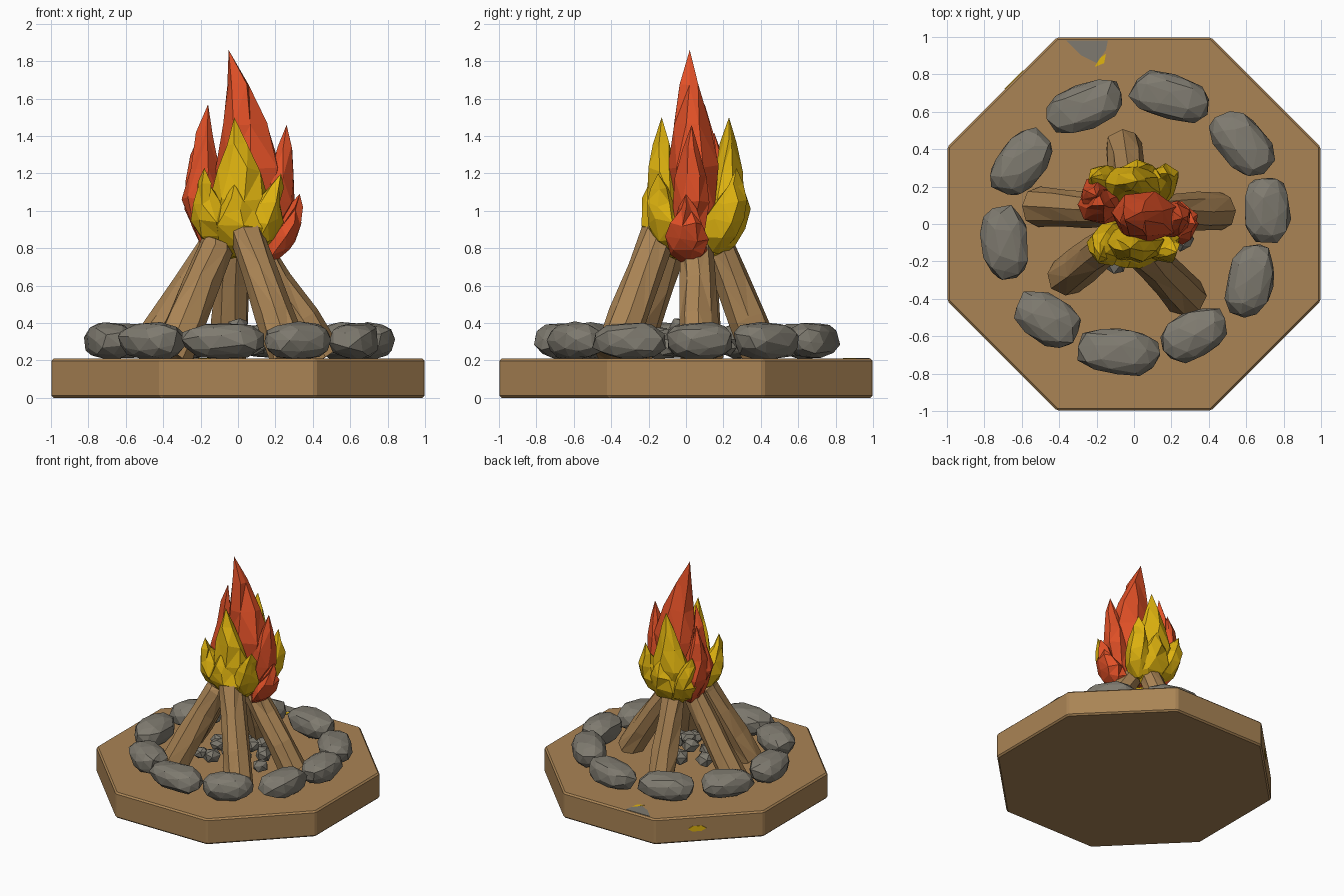
import bpy, bmesh, math, random
from mathutils import Vector, Matrix

random.seed(4)
cube = bpy.data.objects.get("Cube")
if cube:
    bpy.data.objects.remove(cube, do_unlink=True)


def material(name, r, g, b):
    m = bpy.data.materials.new(name)
    m.use_nodes = True
    m.diffuse_color = (r, g, b, 1)
    bsdf = m.node_tree.nodes["Principled BSDF"]
    bsdf.inputs["Base Color"].default_value = (r, g, b, 1)
    bsdf.inputs["Roughness"].default_value = 0.9
    return m


WOOD = material("brown wood", 0.40, 0.23, 0.09)
STONE = material("grey stone", 0.21, 0.195, 0.16)
RED = material("orange red flame", 0.75, 0.08, 0.02)
YELLOW = material("yellow flame", 0.75, 0.46, 0.005)


def finish(bm, name, mat):
    bmesh.ops.recalc_face_normals(bm, faces=bm.faces)
    mesh = bpy.data.meshes.new(name)
    bm.to_mesh(mesh)
    bm.free()
    mesh.materials.append(mat)
    obj = bpy.data.objects.new(name, mesh)
    bpy.context.collection.objects.link(obj)
    return obj


def jitter(amount):
    return Vector([random.uniform(-amount, amount) for _ in range(3)])


def loft(name, mat, rings, tip=None):
    """Skin a stack of rings, closed by caps or by a pointed tip."""
    bm = bmesh.new()
    loops = [[bm.verts.new(p) for p in ring] for ring in rings]
    n = len(loops[0])
    for a, b in zip(loops, loops[1:]):
        for i in range(n):
            j = (i + 1) % n
            bm.faces.new((a[i], a[j], b[j], b[i]))
    bm.faces.new(loops[0])
    if tip is None:
        bm.faces.new(loops[-1])
    else:
        point = bm.verts.new(tip)
        for i in range(n):
            bm.faces.new((loops[-1][i], loops[-1][(i + 1) % n], point))
    bmesh.ops.triangulate(bm, faces=bm.faces)
    return finish(bm, name, mat)


# Octagonal ground slab with a narrow bevelled rim
TOP = 0.21
bm = bmesh.new()
bmesh.ops.create_cone(bm, cap_ends=True, segments=8, radius1=1.08, radius2=1.08, depth=TOP,
                      matrix=Matrix.Translation((0, 0, TOP / 2)) @ Matrix.Rotation(math.pi / 8, 4, "Z"))
slab = finish(bm, "ground_slab", WOOD)
bevel = slab.modifiers.new("rim", "BEVEL")
bevel.width = 0.012
bevel.segments = 1


# Faceted stones
def stone(name, x, y, z, size, angle, level=2):
    bm = bmesh.new()
    bmesh.ops.create_icosphere(bm, subdivisions=level, radius=1,
                               matrix=Matrix.Rotation(random.uniform(0, 6), 4, "X"))
    for v in bm.verts:
        # Push towards a rounded box, then roughen
        p = Vector([math.copysign(abs(c) ** 0.8, c) for c in v.co]) + jitter(0.07)
        v.co = Vector(p[i] * size[i] for i in range(3))
    bm.transform(Matrix.Translation((x, y, z)) @ Matrix.Rotation(math.radians(angle), 4, "Z"))
    finish(bm, name, STONE)


RING = [(-.26, .63, 20, .22), (.2, .68, -15, .22), (.58, .43, -50, .2), (.71, .07, 92, .18),
        (.62, -.3, 78, .2), (.32, -.59, 28, .19), (-.08, -.68, -5, .22), (-.46, -.51, -35, .19),
        (-.69, -.1, 97, .2), (-.6, .33, 52, .2)]
for k, (x, y, angle, half) in enumerate(RING):
    stone(f"ring_stone_{k}", x, y, 0.305, (half, 0.125, 0.098), angle)

# Small pebble heap under the logs
for k in range(14):
    a = k * 2.4
    r = 0.075 * math.sqrt(k)
    s = random.uniform(0.055, 0.075)
    stone(f"pebble_{k}", r * math.cos(a), r * math.sin(a) - 0.03,
          0.38 - 0.42 * r, (s, s * 0.85, s * 0.8), random.uniform(0, 180), 1)


# Leaning logs
def log(name, foot, head, radius):
    foot, head = Vector(foot), Vector(head)
    turn = (head - foot).to_track_quat("Z", "Y")
    rings = []
    for t in (-0.04, 0.3, 0.65, 0.96, 1):
        r = radius * (0.85 if t == 1 else 1.08 - 0.15 * t)
        ring = []
        for i in range(8):
            a = math.tau * i / 8
            p = turn @ Vector((r * math.cos(a), r * math.sin(a), 0))
            ring.append(foot.lerp(head, t) + p + jitter(0.009))
        rings.append(ring)
    loft(name, WOOD, rings)


log("front_left_log", (.27, -.38, .24), (.03, -.13, .92), .1)
log("front_right_log", (-.35, -.28, .24), (-.11, -.09, .82), .1)
log("left_log", (.45, .07, .24), (.08, .06, .82), .095)
log("right_log", (-.49, .09, .24), (-.12, .07, .82), .095)
log("back_log", (-.05, .4, .24), (-.01, .16, .85), .095)


# Flame tongues that swell and then taper along a curve
def tongue(name, mat, base, belly, tip, rx, ry, flip=False):
    pts = [Vector(p) for p in (base, belly, tip)]
    if flip:
        pts = [Vector((-p.x, 0.1 - p.y, p.z)) for p in pts]
    rings = []
    for t, swell in ((0, .4), (.18, .9), (.4, 1), (.62, .72), (.82, .38)):
        c = pts[0].lerp(pts[1], t).lerp(pts[1].lerp(pts[2], t), t)
        ring = []
        for i in range(7):
            a = math.tau * (i + t) / 7
            p = Vector((rx * math.cos(a), ry * math.sin(a), 0)) * swell
            ring.append(c + p + jitter(0.016))
        rings.append(ring)
    loft(name, mat, rings, pts[2])


tongue("tall_flame", RED, (.02, .04, .8), (.12, .04, 1.35), (-.05, .02, 1.86), .17, .14)
tongue("right_flame", RED, (-.13, .1, .78), (-.22, .1, 1.1), (-.16, .1, 1.57), .11, .11)
tongue("right_low_flame", RED, (-.13, .14, .78), (-.25, .15, 1.05), (-.2, .15, 1.42), .09, .1)
tongue("left_flame", RED, (.12, .02, .78), (.25, .03, 1.1), (.26, .03, 1.46), .09, .11)
tongue("left_low_flame", RED, (.17, .01, .73), (.27, .01, .86), (.33, 0, 1.09), .08, .11)
for side in ("front", "back"):
    flip = side == "back"
    tongue(side + "_flame", YELLOW, (0, -.06, .78), (.02, -.13, 1.12), (-.02, -.13, 1.5), .16, .1, flip)
    tongue(side + "_outer_flame", YELLOW, (0, -.05, .75), (0, -.17, .95), (-.02, -.2, 1.14), .15, .1, flip)
    tongue(side + "_flame_a", YELLOW, (-.08, -.05, .78), (-.17, -.13, .98), (-.18, -.17, 1.23), .1, .11, flip)
    tongue(side + "_flame_b", YELLOW, (.08, -.05, .78), (.15, -.13, .98), (.23, -.15, 1.2), .1, .11, flip)


# Flat patches on the slab
def patch(name, mat, points):
    bm = bmesh.new()
    face = bm.faces.new([bm.verts.new(p) for p in points])
    out = bmesh.ops.extrude_face_region(bm, geom=[face])["geom"]
    lift = Vector((0, 0, 0.003)) if abs(face.normal.z) > 0.5 else Vector((-0.003, 0.003, 0))
    bmesh.ops.translate(bm, vec=lift, verts=[g for g in out if isinstance(g, bmesh.types.BMVert)])
    finish(bm, name, mat)


def on_top(*xy):
    return [(x, y, TOP) for x, y in xy]


patch("grey_patch", STONE, on_top((-.36, .98), (-.28, .9), (-.2, .86), (-.15, .93), (-.14, .98)))
patch("yellow_patch", YELLOW, on_top((-.21, .84), (-.16, .86), (-.15, .91), (-.18, .89)))
edge = Vector((-.64, .77, .11))
along = Vector((-1, -1, 0)).normalized()
patch("yellow_side_patch", YELLOW,
      [edge + along * 0.07 * math.cos(a) + Vector((0, 0, 0.025 * math.sin(a)))
       for a in (math.tau * i / 6 for i in range(6))])
